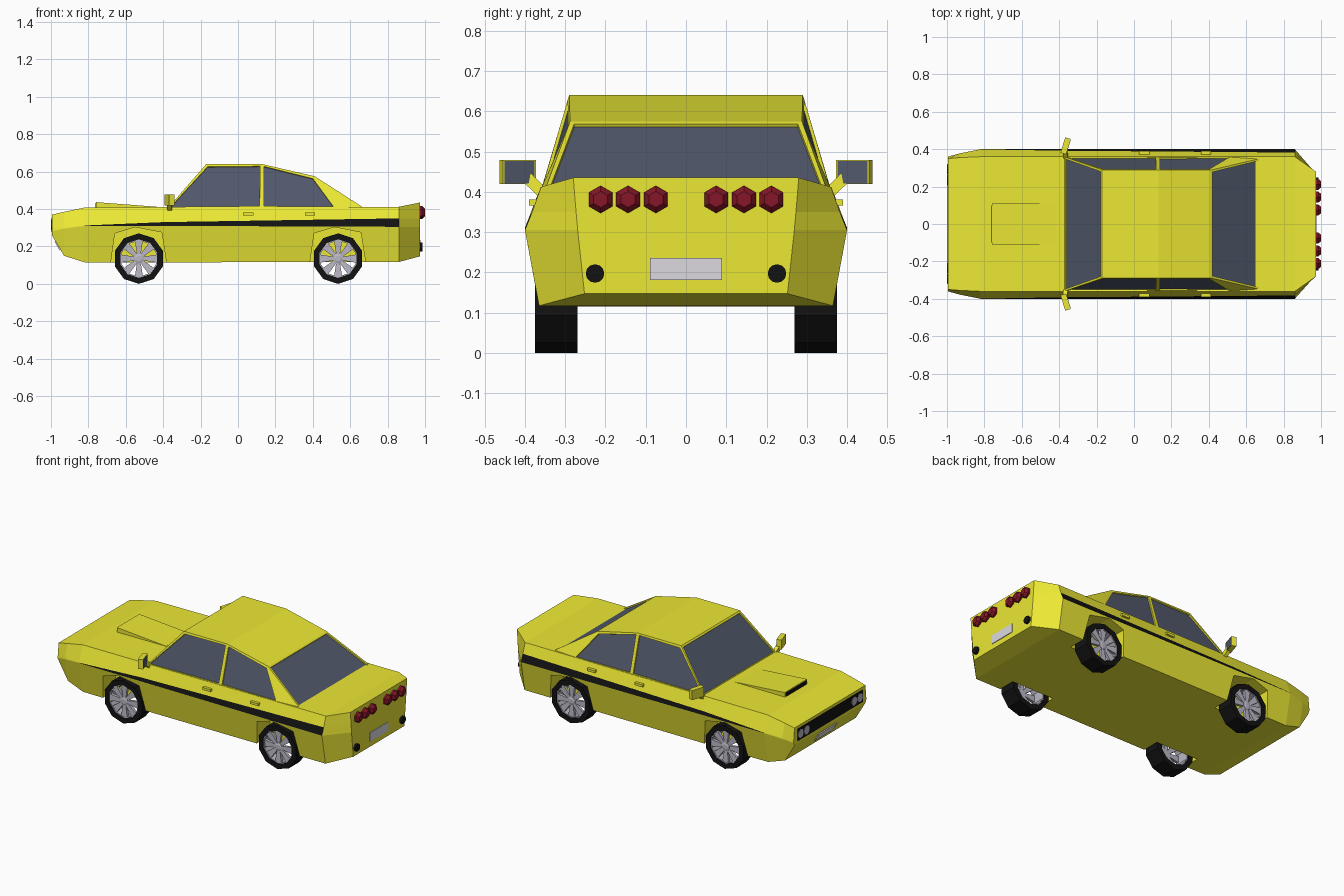
import bpy, bmesh, math
from mathutils import Matrix, Vector

if "Cube" in bpy.data.objects:
    bpy.data.objects.remove(bpy.data.objects["Cube"])


def material(name, r, g, b):
    m = bpy.data.materials.new(name)
    m.diffuse_color = (r, g, b, 1)
    m.use_nodes = True
    m.node_tree.nodes["Principled BSDF"].inputs["Base Color"].default_value = m.diffuse_color
    return m


YELLOW = material("yellow_paint", 0.84, 0.81, 0.035)
BLACK = material("black_trim", 0.006, 0.006, 0.006)
GLASS = material("tinted_glass", 0.085, 0.1, 0.15)
RED = material("red_lens", 0.24, 0.008, 0.02)
SILVER = material("silver", 0.5, 0.48, 0.56)
PLATE = material("plate_white", 0.72, 0.7, 0.74)


def finish(name, bm, *mats, mirror=False):
    bmesh.ops.recalc_face_normals(bm, faces=bm.faces[:])
    me = bpy.data.meshes.new(name)
    bm.to_mesh(me)
    bm.free()
    for m in mats:
        me.materials.append(m)
    ob = bpy.data.objects.new(name, me)
    bpy.context.collection.objects.link(ob)
    if mirror:
        mod = ob.modifiers.new("mirror", "MIRROR")
        mod.use_axis = (False, True, False)
        mod.use_mirror_merge = False
    return ob


def loft(bm, rings, caps=True, closed=False):
    """Skin a list of equally long point rings."""
    vs = [[bm.verts.new(p) for p in r] for r in rings]
    n = len(vs[0])
    faces = []
    pairs = list(zip(vs, vs[1:])) + ([(vs[-1], vs[0])] if closed else [])
    for a, b in pairs:
        faces.append([bm.faces.new((a[i], a[(i + 1) % n], b[(i + 1) % n], b[i])) for i in range(n)])
    if caps and not closed:
        bm.faces.new(vs[0])
        bm.faces.new(vs[-1])
    return faces


def box(name, center, size, mat, rot=Matrix(), mirror=False):
    bm = bmesh.new()
    M = Matrix.Translation(center) @ rot @ Matrix.Diagonal((*size, 1))
    bmesh.ops.create_cube(bm, size=1, matrix=M)
    return finish(name, bm, mat, mirror=mirror)


def x_disc(name, y, z, steps, sides, mat):
    """Mirrored round part along x; steps are (x, radius)."""
    bm = bmesh.new()
    t = [2 * math.pi * i / sides for i in range(sides)]
    loft(bm, [[(x, y + r * math.sin(a), z + r * math.cos(a)) for a in t] for x, r in steps])
    return finish(name, bm, mat, mirror=True)


# Lower body: sections of x, then (y, z) for shoulder, stripe top, crease, sill
sections = [
    (-0.995, (.35, .37), (.358, .295), (.36, .28), (.35, .26)),
    (-0.93, (.355, .385), (.377, .302), (.378, .295), (.35, .15)),
    (-0.82, (.36, .408), (.3993, .312), (.4, .31), (.36, .115)),
    (-0.40, (.362, .41), (.392, .33), (.4, .31), (.365, .115)),
    (0.86, (.36, .412), (.382, .35), (.4, .305), (.365, .117)),
    (0.973, (.28, .435), (.273, .35), (.269, .305), (.252, .147)),
]
bm = bmesh.new()
rings = [[(x, y, z) for y, z in p] + [(x, -y, z) for y, z in reversed(p)] for x, *p in sections]
rows = loft(bm, rings)
for row in rows[2:4]:
    row[1].material_index = row[5].material_index = 1
body = finish("lower_body", bm, YELLOW, BLACK)

# Wheel arches cut out of the body
WHEELS = (-0.53, 0.535)
arch = [(-.15, .05), (-.15, .115), (-.128, .27), (-.02, .303), (.122, .275), (.147, .115), (.147, .05)]
cutters = []
for cx in WHEELS:
    for s in (-1, 1):
        bm = bmesh.new()
        loft(bm, [[(cx + x, s * y, z) for x, z in arch] for y in (.255, .5)])
        cut = finish("arch_cutter", bm, YELLOW)
        cut.hide_render = True
        mod = body.modifiers.new("arch", "BOOLEAN")
        mod.operation = "DIFFERENCE"
        mod.solver = "EXACT"
        mod.object = cut
        cutters.append(cut)
dg = bpy.context.evaluated_depsgraph_get()
cut_mesh = bpy.data.meshes.new_from_object(body.evaluated_get(dg))
body.modifiers.clear()
body.data = cut_mesh
for c in cutters:
    bpy.data.objects.remove(c)

# Cabin with recessed glass panes
bm = bmesh.new()
outline = [(-.375, .36, .405), (-.17, .29, .64), (.13, .29, .64), (.41, .288, .575), (.675, .35, .405),
           (.525, .36, .405), (.127, .36, .405)]
L = [bm.verts.new(p) for p in outline]
R = [bm.verts.new((x, -y, z)) for x, y, z in outline]
panes = []
for i in range(4):
    f = bm.faces.new((L[i], L[i + 1], R[i + 1], R[i]))
    if i in (0, 3):
        panes.append(f)
for S in (L, R):
    panes.append(bm.faces.new((S[0], S[1], S[2], S[6])))
    panes.append(bm.faces.new((S[6], S[2], S[3], S[5])))
    bm.faces.new((S[5], S[3], S[4]))
bmesh.ops.recalc_face_normals(bm, faces=bm.faces[:])
bmesh.ops.inset_individual(bm, faces=panes, thickness=0.016, depth=0)
bmesh.ops.inset_individual(bm, faces=panes, thickness=0.001, depth=-0.008)
for f in panes:
    f.material_index = 1
finish("cabin", bm, YELLOW, GLASS)

# Hood scoop wedge with a dark mouth
bm = bmesh.new()
loft(bm, [[(-.76, y, .40), (-.76, y, .437), (-.42, y, .411), (-.42, y, .40)] for y in (-.11, .11)])
finish("hood_scoop", bm, YELLOW)
box("scoop_mouth", (-.76, 0, .42), (.006, .2, .022), BLACK)

# Nose: grille, paired headlights and plate
box("grille", (-.994, 0, .315), (.008, .64, .075), BLACK)
for y in (.235, .292):
    x_disc("headlight", y, .315, [(-.985, .027), (-1.0, .027), (-1.001, .018)], 10, SILVER)
tilt = Matrix.Rotation(-math.atan2(.065, .11), 4, "Y")
box("front_plate", (-.963, 0, .205), (.01, .18, .055), PLATE, tilt)

# Tail: lamps, exhaust tips and plate
for y in (.075, .144, .212):
    x_disc("tail_light", y, .381, [(.965, .034), (.985, .034), (1.0, .02)], 6, RED)
x_disc("exhaust_tip", .226, .197, [(.95, .023), (.987, .023)], 12, BLACK)
box("rear_plate", (.973, 0, .208), (.008, .18, .055), PLATE)

# Door handles
for x in (.055, .385):
    box("door_handle", (x, .378, .373), (.055, .024, .015), YELLOW, mirror=True)

# Wing mirrors
yaw = Matrix.Rotation(-.3, 4, "Z")
box("mirror_housing", (-.366, .418, .449), (.03, .086, .06), YELLOW, yaw, True)
box("mirror_glass", Vector((-.366, .418, .449)) + yaw @ Vector((.015, 0, 0)), (.004, .078, .056), GLASS, yaw, True)
bm = bmesh.new()
loft(bm, [[(x - .012, y, z), (x + .012, y, z), (x + .012, y + .02, z - .02), (x - .012, y + .02, z - .02)]
          for x, y, z in ((-.365, .35, .412), (-.37, .385, .445))])
finish("mirror_stem", bm, YELLOW, mirror=True)

# Wheels: ten-sided open tyre, thin rim and tapered spokes
ZC = 0.135
ang = [2 * math.pi * i / 10 for i in range(10)]
for end, cx in zip(("front", "rear"), WHEELS):
    def ring(r, y):
        return [(cx + r * math.sin(a), y, ZC + r * math.cos(a)) for a in ang]

    bm = bmesh.new()
    loft(bm, [ring(.135, .27), ring(.135, .375), ring(.103, .375), ring(.103, .27)], closed=True)
    finish(end + "_tyre", bm, BLACK, mirror=True)

    bm = bmesh.new()
    loft(bm, [ring(.104, .275), ring(.104, .37), ring(.097, .37), ring(.097, .275)], closed=True)
    loft(bm, [ring(.026, .345), ring(.026, .366), ring(.015, .37)])
    for k in range(8):
        M = Matrix.Translation((cx, 0, ZC)) @ Matrix.Rotation(k * math.pi / 4, 4, "Y")
        loft(bm, [[M @ Vector(p) for p in ((-w, y0, r), (w, y0, r), (w, y1, r), (-w, y1, r))]
                  for r, w, y0, y1 in ((.015, .009, .348, .364), (.1, .022, .35, .368))])
    finish(end + "_rim", bm, SILVER, mirror=True)
